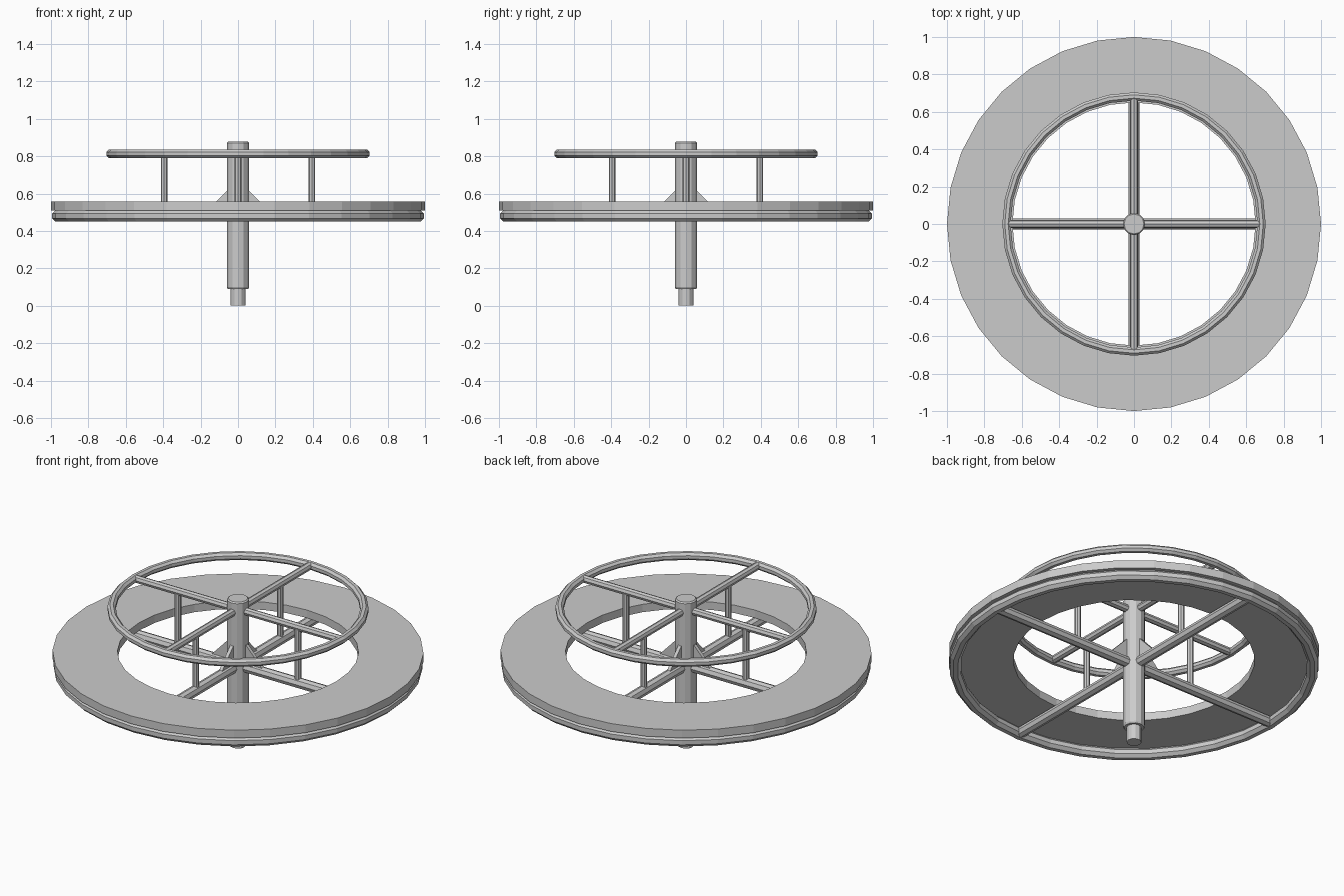
import bpy, bmesh, math
from mathutils import Vector

if "Cube" in bpy.data.objects:
    bpy.data.objects.remove(bpy.data.objects["Cube"])


def make(name, bm):
    bmesh.ops.recalc_face_normals(bm, faces=bm.faces)
    me = bpy.data.meshes.new(name)
    bm.to_mesh(me)
    bm.free()
    ob = bpy.data.objects.new(name, me)
    bpy.context.collection.objects.link(ob)
    return ob


def lathe(name, profile, segs, closed):
    """Revolve an (r, z) profile around z; open profiles get end caps."""
    bm = bmesh.new()
    rings = [[bm.verts.new((r * math.cos(math.tau * i / segs),
                            r * math.sin(math.tau * i / segs), z))
              for i in range(segs)] for r, z in profile]
    for k in range(len(rings) if closed else len(rings) - 1):
        a, b = rings[k], rings[(k + 1) % len(rings)]
        for i in range(segs):
            j = (i + 1) % segs
            bm.faces.new((a[i], a[j], b[j], b[i]))
    if not closed:
        bm.faces.new(rings[0])
        bm.faces.new(rings[-1])
    return make(name, bm)


def hoop(name, major, minor, z, segs=32, sides=8):
    prof = [(major + minor * math.cos(math.tau * (k + .5) / sides) / math.cos(math.pi / sides),
             z + minor * math.sin(math.tau * (k + .5) / sides) / math.cos(math.pi / sides))
            for k in range(sides)]
    return lathe(name, prof, segs, True)


def rod(name, a, b, radius, sides=8):
    a, b = Vector(a), Vector(b)
    bm = bmesh.new()
    bmesh.ops.create_cone(bm, cap_ends=True, segments=sides, radius1=radius,
                          radius2=radius, depth=(b - a).length)
    q = (b - a).to_track_quat('Z', 'Y')
    for v in bm.verts:
        v.co = q @ v.co + (a + b) / 2
    return make(name, bm)


# centre pole with narrower ground spigot and chamfered top
lathe("centre_pole", [(.04, 0), (.04, .09), (.055, .09), (.06, .1),
                      (.06, .87), (.053, .877)], 12, False)

# flat ring seat, its support hoop and the hand hoop
lathe("seat_ring", [(.65, .51), (1, .51), (1, .557), (.65, .557)], 32, True)
hoop("support_hoop", .965, .03, .48)
hoop("hand_hoop", .682, .022, .812)

for n in range(4):
    c, s = round(math.cos(n * math.pi / 2)), round(math.sin(n * math.pi / 2))
    # spokes and upright between them
    rod(f"support_spoke_{n}", (.03 * c, .03 * s, .48), (.965 * c, .965 * s, .48), .03)
    rod(f"hand_spoke_{n}", (.03 * c, .03 * s, .812), (.682 * c, .682 * s, .812), .022)
    rod(f"upright_{n}", (.395 * c, .395 * s, .48), (.395 * c, .395 * s, .812), .018)
    # triangular gusset between pole and spoke
    bm = bmesh.new()
    sides = [[bm.verts.new((r * c - t * s, r * s + t * c, z))
              for r, z in ((.04, .5), (.17, .5), (.055, .62), (.04, .62))]
             for t in (-.01, .01)]
    bm.faces.new(sides[0])
    bm.faces.new(sides[1])
    for i in range(4):
        j = (i + 1) % 4
        bm.faces.new((sides[0][i], sides[0][j], sides[1][j], sides[1][i]))
    make(f"gusset_{n}", bm)
